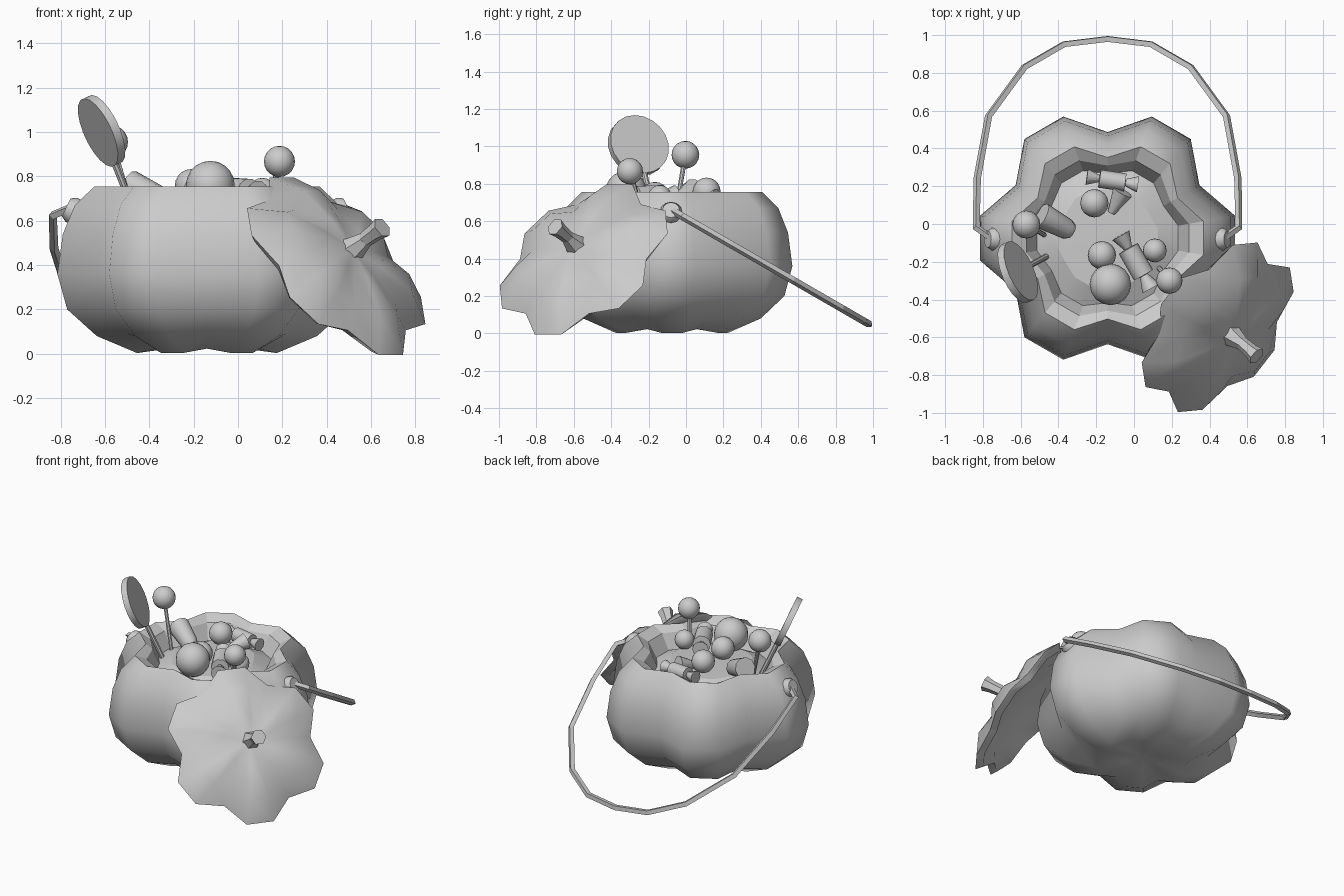
import bpy, bmesh
from math import radians, sin, cos
from mathutils import Vector, Matrix

if "Cube" in bpy.data.objects:
    bpy.data.objects.remove(bpy.data.objects["Cube"])


def finish(bm, name, matrix=Matrix(), angle=40):
    bmesh.ops.recalc_face_normals(bm, faces=bm.faces)
    me = bpy.data.meshes.new(name)
    bm.to_mesh(me)
    bm.free()
    ob = bpy.data.objects.new(name, me)
    bpy.context.collection.objects.link(ob)
    ob.matrix_world = matrix
    bpy.ops.object.select_all(action='DESELECT')
    ob.select_set(True)
    bpy.context.view_layer.objects.active = ob
    bpy.ops.object.shade_smooth_by_angle(angle=radians(angle))
    return ob


def lobed(name, profile, matrix, phase, angle=40, flip=False):
    """Six-lobed lathe: rows are (radius, height, valley ratio, valley lift); radius 0 is a pole."""
    bm = bmesh.new()
    rings = []
    for r, h, k, lift in profile:
        if r == 0:
            rings.append([bm.verts.new((0, 0, h))] * 18)
            continue
        ring = []
        for i in range(18):
            a, valley = radians(phase + 20 * i), i % 3 == 0
            rr = r * k if valley else r
            ring.append(bm.verts.new((rr * cos(a), rr * sin(a), h + lift * valley)))
        rings.append(ring)
    for a, b in zip(rings, rings[1:]):
        for i in range(18):
            j = (i + 1) % 18
            bm.faces.new(list(dict.fromkeys((a[i], a[j], b[j], b[i]))))
    return finish(bm, name, matrix, angle)


def turned(name, start, end, rows, sides=8):
    """Lathe between two points: rows are (fraction of length, radius)."""
    start, end = Vector(start), Vector(end)
    length = (end - start).length
    bm = bmesh.new()
    rings = [[bm.verts.new((r * cos(radians(360 * i / sides)), r * sin(radians(360 * i / sides)), t * length))
              for i in range(sides)] for t, r in rows]
    for a, b in zip(rings, rings[1:]):
        for i in range(sides):
            j = (i + 1) % sides
            bm.faces.new((a[i], a[j], b[j], b[i]))
    bm.faces.new(rings[0])
    bm.faces.new(rings[-1])
    turn = (end - start).to_track_quat('Z', 'Y').to_matrix().to_4x4()
    return finish(bm, name, Matrix.Translation(start) @ turn)


def ball(name, centre, r):
    bm = bmesh.new()
    bmesh.ops.create_uvsphere(bm, u_segments=16, v_segments=10, radius=r)
    return finish(bm, name, Matrix.Translation(centre))


# Pumpkin shell, then its hollow with a low mound under the sweets
place = Matrix.Translation((-0.14, -0.075, 0))
lobed("pumpkin_body", [(0, 0.05, 1, 0), (0.12, 0.03, 0.9, 0.01), (0.32, 0.003, 0.84, 0.02),
                       (0.505, 0.08, 0.82, 0.01), (0.64, 0.2, 0.82, 0), (0.685, 0.36, 0.82, 0),
                       (0.66, 0.54, 0.82, 0), (0.605, 0.67, 0.82, 0), (0.515, 0.755, 0.83, 0)],
      place, 90, 75)
lobed("pumpkin_hollow", [(0.515, 0.755, 0.83, 0), (0.437, 0.72, 0.88, 0), (0.38, 0.62, 0.9, 0),
                         (0.27, 0.67, 0.95, 0), (0, 0.68, 1, 0)], place, 90, 15)

# Lid leaning against the front right
n = Vector((0.62, -0.48, 0.61)).normalized()
right = Vector((-n.y, n.x, 0)).normalized()
up = n.cross(right)
lid_mat = Matrix((right, up, n)).transposed().to_4x4()
lid_mat.translation = (0.443, -0.547, 0.395)
lobed("lid", [(0, 0.12, 1, 0), (0.16, 0.125, 0.9, -0.015), (0.36, 0.1, 0.86, -0.03), (0.515, 0.0, 0.83, 0.005),
              (0.47, -0.03, 0.84, 0), (0.34, 0.03, 0.88, 0), (0, 0.06, 1, 0)], lid_mat, 0, 60)

# Bent lid stem with flared ends
turned("stem_base", (0.49, -0.57, 0.45), (0.575, -0.635, 0.515),
       [(0, 0.075), (0.45, 0.055), (1, 0.036)], 6)
turned("stem_tip", (0.57, -0.63, 0.512), (0.65, -0.70, 0.57),
       [(0, 0.036), (0.6, 0.04), (1, 0.05)], 6)

# Handle hanging down at the back
half = [(0.62, 0), (0.695, 0.06), (0.69, 0.36), (0.63, 0.74), (0.44, 1.04), (0.23, 1.18)]
path = [(-u, v) for u, v in half] + [(0, 1.212)] + half[::-1]
cu = bpy.data.curves.new("handle", 'CURVE')
cu.dimensions = '3D'
cu.bevel_depth = 0.02
cu.bevel_resolution = 0
cu.use_fill_caps = True
sp = cu.splines.new('POLY')
sp.points.add(len(path) - 1)
sp.use_smooth = False
for p, (u, v) in zip(sp.points, path):
    p.co = (-0.14 + u, -0.07 + 0.866 * v, 0.655 - 0.5 * v, 1)
    p.tilt = radians(15)
bpy.context.collection.objects.link(bpy.data.objects.new("handle", cu))
for s, side in ((-1, "left"), (1, "right")):
    turned("handle_knob_" + side, (-0.14 + s * 0.52, -0.08, 0.605), (-0.14 + s * 0.635, -0.08, 0.66),
           [(0, 0.06), (0.8, 0.06), (1, 0.045)], 12)

# Flat disc lollipop
c, d = Vector((-0.615, -0.255, 1.005)), Vector((0.85, 0.37, 0.4)).normalized()
turned("disc_lollipop", c - d * 0.02, c + d * 0.02, [(0, 0.168), (1, 0.168)], 20)
turned("disc_lollipop_stick", c, (-0.46, -0.17, 0.62), [(0, 0.016), (1, 0.016)])

# Round lollipops
for name, top, foot, r in (("tall_lollipop", (-0.57, -0.003, 0.955), (-0.47, -0.06, 0.62), 0.074),
                           ("short_lollipop", (0.187, -0.3, 0.867), (0.13, -0.23, 0.62), 0.07)):
    ball(name, top, r)
    turned(name + "_stick", top, foot, [(0, 0.013), (1, 0.013)])

# Loose round sweets
for i, (x, y, z, r) in enumerate([(-0.125, -0.32, 0.76, 0.11), (-0.17, -0.165, 0.735, 0.075),
                                  (-0.21, 0.11, 0.758, 0.075), (0.11, -0.14, 0.73, 0.063)]):
    ball(f"round_sweet_{i}", (x, y, z), r)

# Wrapped sweets: a barrel with flared twisted ends
wrap = [(0, 0.9), (0.24, 0.4), (0.25, 1), (0.75, 1), (0.76, 0.4), (1, 0.9)]
for i, (a, b, r) in enumerate([((-0.25, 0.25, 0.71), (0.02, 0.21, 0.7), 0.048),
                               ((-0.07, -0.06, 0.74), (0.09, -0.34, 0.73), 0.058)]):
    turned(f"wrapped_sweet_{i}", a, b, [(t, k * r) for t, k in wrap], 10)

# Cone-shaped sweets
turned("large_cone_sweet", (-0.49, 0.045, 0.76), (-0.33, -0.04, 0.69), [(0, 0.07), (0.85, 0.055), (1, 0.04)], 10)
turned("small_cone_sweet", (-0.12, 0.06, 0.69), (-0.06, 0.17, 0.72), [(0, 0.02), (1, 0.055)], 10)
